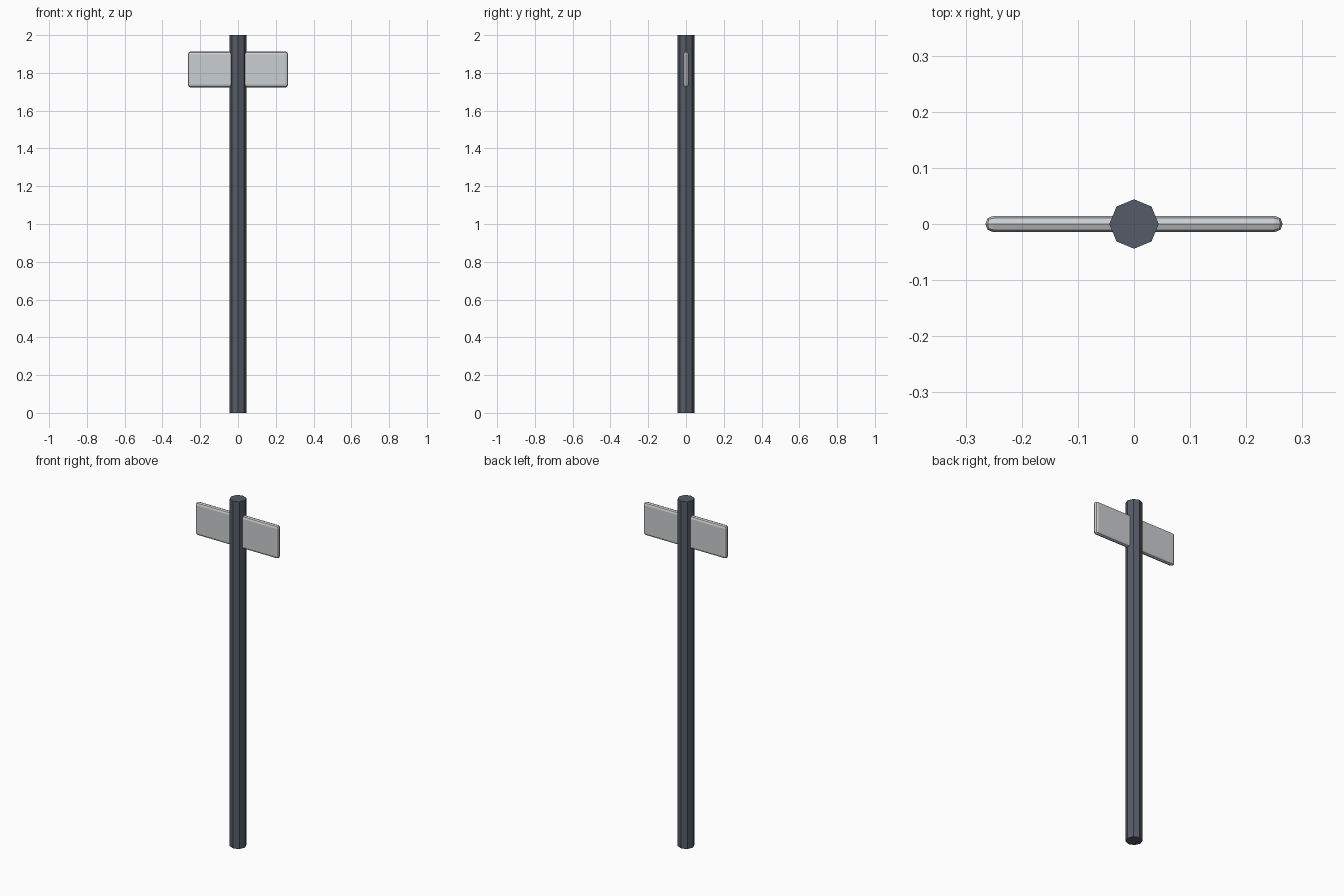
import bpy

if "Cube" in bpy.data.objects:
    bpy.data.objects.remove(bpy.data.objects["Cube"])


def paint(obj, name, color):
    mat = bpy.data.materials.new(name)
    mat.diffuse_color = color
    mat.use_nodes = True
    mat.node_tree.nodes["Principled BSDF"].inputs["Base Color"].default_value = mat.diffuse_color
    obj.data.materials.append(mat)


# Eight-sided pole, corners on the axes
bpy.ops.mesh.primitive_cylinder_add(vertices=8, radius=0.044, depth=2.0, location=(0, 0, 1.0))
pole = bpy.context.object
pole.name = "pole"
paint(pole, "slate", (0.09, 0.105, 0.135, 1))

# Sign board passing through the pole, with fully rounded two-step edges
bpy.ops.mesh.primitive_cube_add(size=1, location=(0, 0, 1.818))
board = bpy.context.object
board.name = "sign_board"
board.scale = (0.53, 0.029, 0.19)
bpy.ops.object.transform_apply(location=False, rotation=False, scale=True)
bevel = board.modifiers.new("rounded_edges", "BEVEL")
bevel.width = 0.0144
bevel.segments = 2
bevel.limit_method = 'NONE'
paint(board, "light_grey", (0.6, 0.62, 0.64, 1))
